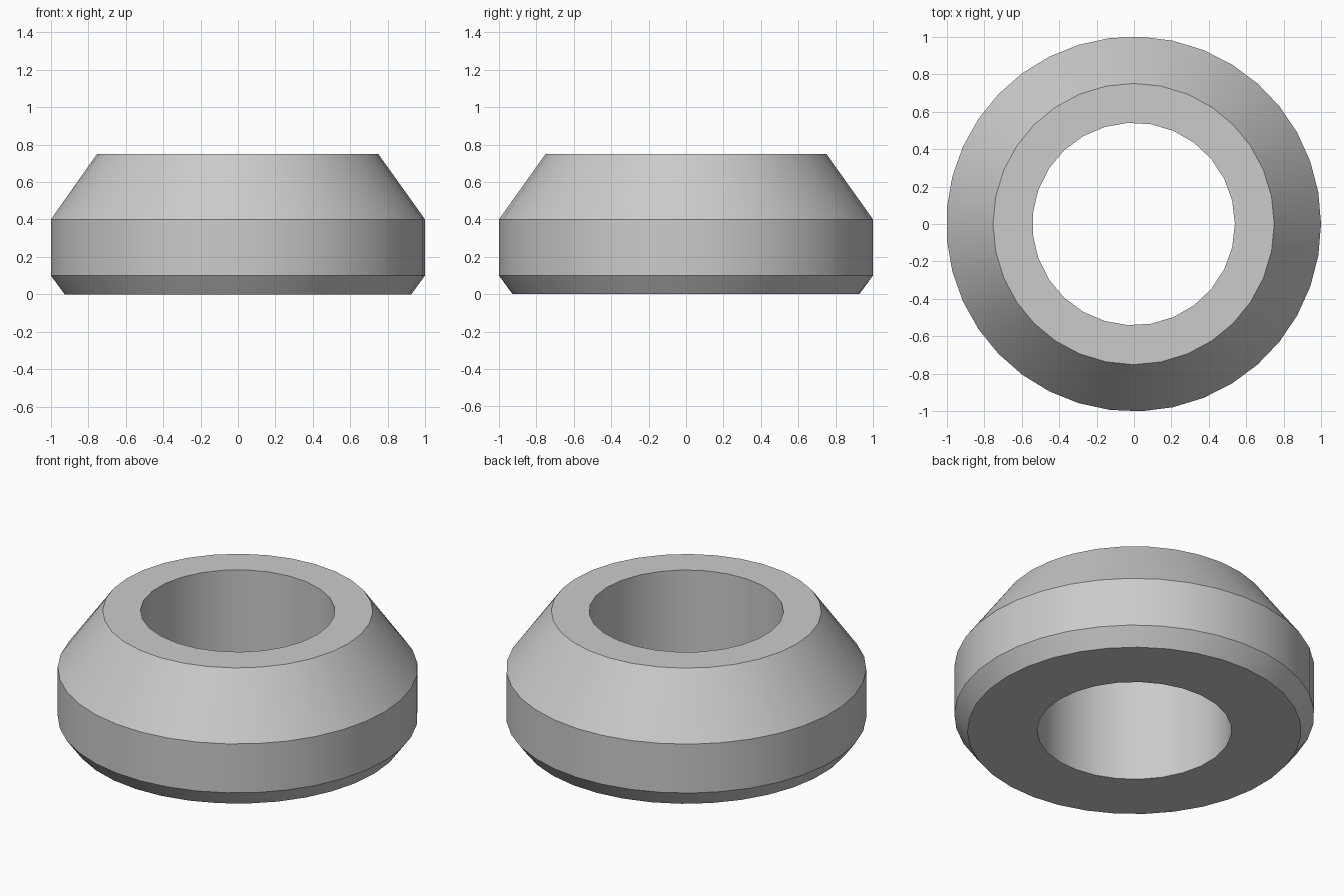
import bpy, bmesh, math

cube = bpy.data.objects.get("Cube")
if cube:
    bpy.data.objects.remove(cube, do_unlink=True)

# Rings of the collar's cross-section: radius, height, number of sides
RINGS = [
    (0.928, 0.0, 35),    # bottom rim
    (1.001, 0.10, 37),   # top of the lower chamfer
    (1.001, 0.40, 37),   # top of the straight band
    (0.751, 0.75, 32),   # top rim
    (0.541, 0.75, 27),   # bore, top
    (0.541, 0.0, 27),    # bore, bottom
]
OFFSET_X = -0.002


def add_ring(bm, radius, z, sides):
    step = math.tau / sides
    return [bm.verts.new((radius * math.cos(i * step) + OFFSET_X,
                          radius * math.sin(i * step), z)) for i in range(sides)]


def stitch(bm, low, high):
    """Join two rings, which may have different numbers of sides."""
    n, m = len(low), len(high)
    i = j = 0
    while i < n or j < m:
        a, b = low[i % n], high[j % m]
        gap = (i + 1) * m - (j + 1) * n
        if gap == 0:
            i, j = i + 1, j + 1
            bm.faces.new((a, low[i % n], high[j % m], b))
        elif gap < 0:
            i += 1
            bm.faces.new((a, low[i % n], b))
        else:
            j += 1
            bm.faces.new((a, high[j % m], b))


# Collar body: chamfered outside, flat rims, straight bore
bm = bmesh.new()
rings = [add_ring(bm, *ring) for ring in RINGS]
for low, high in zip(rings, rings[1:] + rings[:1]):
    stitch(bm, low, high)
bmesh.ops.recalc_face_normals(bm, faces=bm.faces)
mesh = bpy.data.meshes.new("collar")
bm.to_mesh(mesh)
bm.free()
collar = bpy.data.objects.new("collar", mesh)
bpy.context.collection.objects.link(collar)

# Plain grey material
grey = bpy.data.materials.new("light_grey")
grey.use_nodes = True
colour = (0.6, 0.6, 0.6, 1.0)
grey.diffuse_color = colour
grey.node_tree.nodes["Principled BSDF"].inputs["Base Color"].default_value = colour
mesh.materials.append(grey)

# Smooth walls with sharp rims
bpy.ops.object.select_all(action="DESELECT")
collar.select_set(True)
bpy.context.view_layer.objects.active = collar
bpy.ops.object.shade_smooth_by_angle(angle=math.radians(25))
